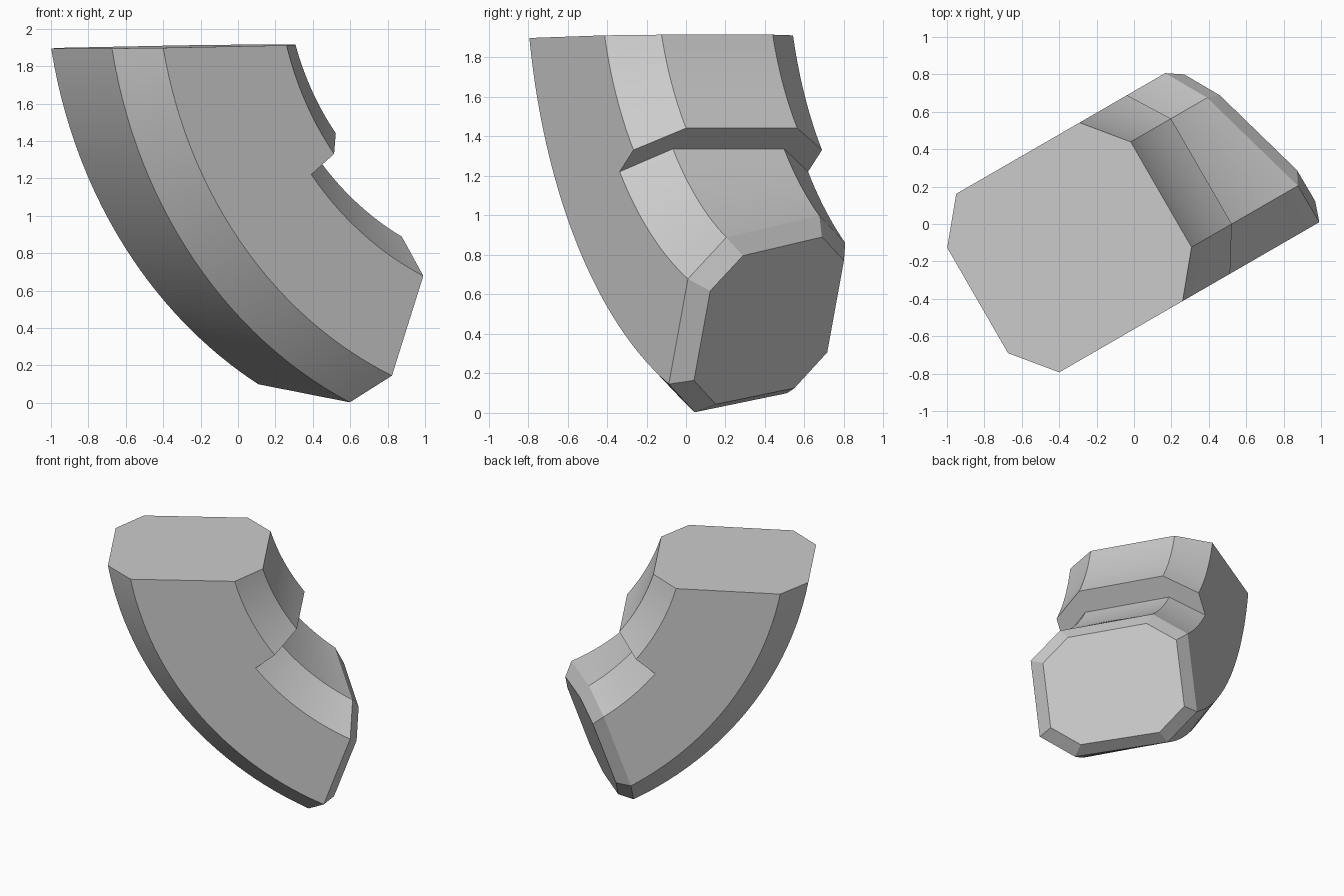
import bpy, bmesh
from math import atan2, acos, hypot, cos, sin, radians
from mathutils import Matrix, Vector

cube = bpy.data.objects.get("Cube")
if cube:
    bpy.data.objects.remove(cube, do_unlink=True)

# Bend axis and its centre: the tube sweeps about a horizontal axis
CENTRE_U, CENTRE_Z = 1.62, 2.357
STEP_ANGLE = radians(38.1)
MID_V, HALF_FLAT, HALF_WIDE = 0.064, 0.325, 0.551
SEGMENTS = 14


def section(inner, chamfer):
    """Chamfered box section as (radius, sideways) pairs, mirrored about the middle."""
    half = [(inner, HALF_FLAT), (chamfer, HALF_WIDE), (1.841, HALF_WIDE),
            (2.407, HALF_WIDE), (2.59, HALF_FLAT)]
    full = half + [(r, -w) for r, w in reversed(half)]
    return [(r, MID_V + w) for r, w in full]


def point(r, v, angle):
    return Vector((CENTRE_U - r * cos(angle), v, CENTRE_Z - r * sin(angle)))


def cut_angle(r, a, b, d, side):
    """Angle at which an arc of radius r meets the plane a*u + b*z = d."""
    k = a * CENTRE_U + b * CENTRE_Z - d
    return atan2(b, a) + side * acos(k / (r * hypot(a, b)))


def top_angle(r, v):
    return cut_angle(r, -0.0177, 1, 1.9115, -1)


def end_angle(r, v):
    return cut_angle(r, 1, -0.363, 0.448 - 0.346 * v, 1)


def step_angle(r, v):
    return STEP_ANGLE


bm = bmesh.new()


def add_rings(profile, start, stop):
    rings = []
    for i in range(SEGMENTS + 1):
        t = i / SEGMENTS
        rings.append([bm.verts.new(point(r, v, start(r, v) * (1 - t) + stop(r, v) * t))
                      for r, v in profile])
    return rings


# Thick upper part, then the lower part with its inner side stepped back
rings = add_rings(section(1.483, 1.662), top_angle, step_angle)
rings += add_rings(section(1.653, 1.841), step_angle, end_angle)

# Smaller end face pushed out to form a bevelled tip
end = [v.co.copy() for v in rings[-1]]
middle = Vector((0.605, MID_V, 0.455))
outward = Vector((1, 0.346, -0.363)).normalized() * 0.085
rings.append([bm.verts.new(co.lerp(middle, 0.15) + outward) for co in end])

# Skin the rings and close both ends
for a, b in zip(rings, rings[1:]):
    for i in range(len(a)):
        j = (i + 1) % len(a)
        bm.faces.new((a[i], a[j], b[j], b[i]))
bm.faces.new(rings[0])
bm.faces.new(rings[-1])
bmesh.ops.remove_doubles(bm, verts=bm.verts, dist=0.0005)
bmesh.ops.recalc_face_normals(bm, faces=bm.faces)
bmesh.ops.transform(bm, matrix=Matrix.Rotation(radians(30), 4, "Z"), verts=bm.verts)

mesh = bpy.data.meshes.new("bent_tube")
bm.to_mesh(mesh)
bm.free()
tube = bpy.data.objects.new("bent_tube", mesh)
bpy.context.collection.objects.link(tube)

# Plain grey surface
grey = bpy.data.materials.new("light_grey")
grey.use_nodes = True
colour = (0.6, 0.6, 0.6, 1)
grey.diffuse_color = colour
grey.node_tree.nodes["Principled BSDF"].inputs["Base Color"].default_value = colour
mesh.materials.append(grey)

bpy.ops.object.select_all(action="DESELECT")
tube.select_set(True)
bpy.context.view_layer.objects.active = tube
bpy.ops.object.shade_smooth_by_angle(angle=radians(20))
